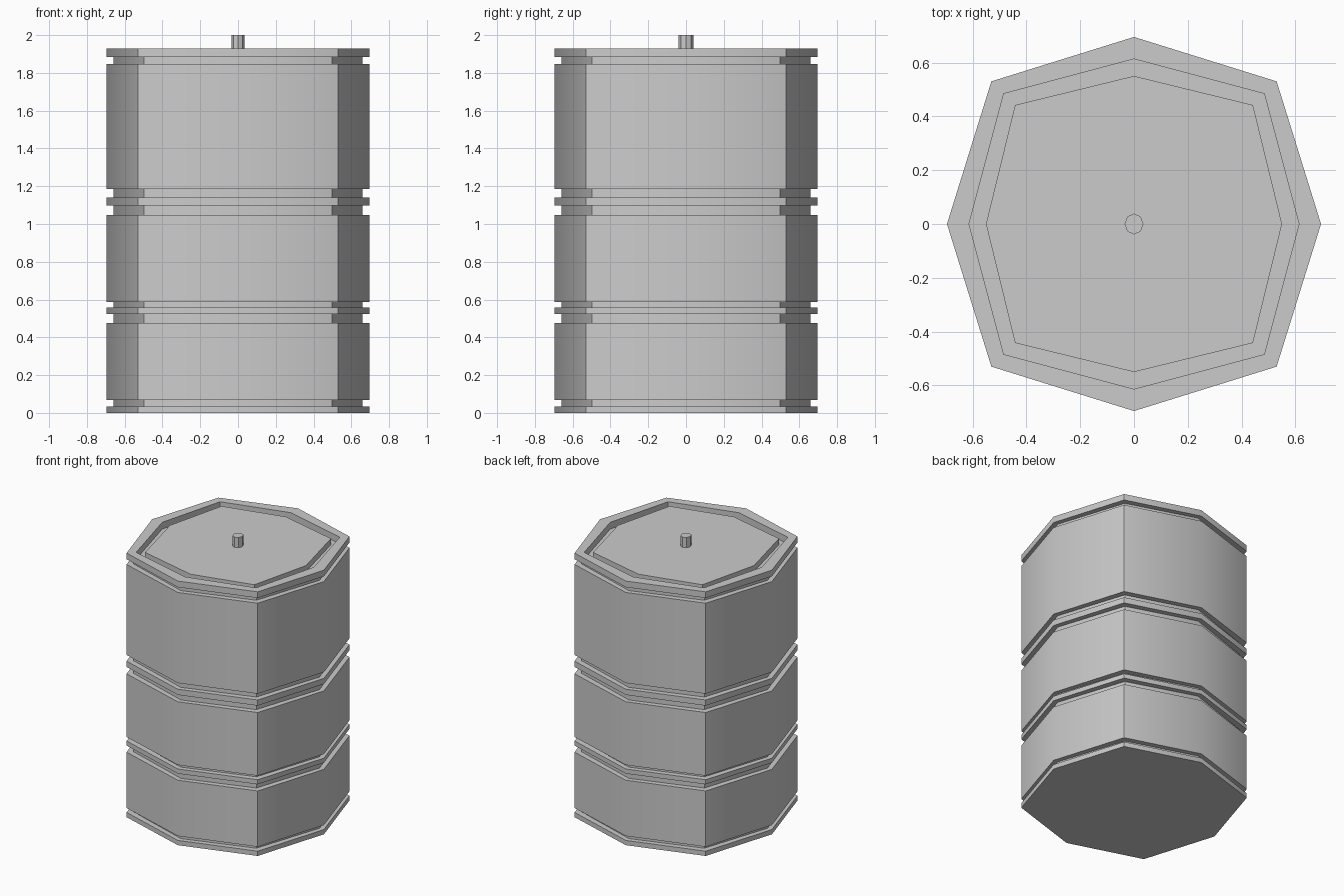
import bpy, bmesh, math

if "Cube" in bpy.data.objects:
    bpy.data.objects.remove(bpy.data.objects["Cube"])


def octagon(axis, diag, z):
    """Eight points: four on the axes, four on the diagonals."""
    pts = []
    for k in range(8):
        a = k * math.pi / 4
        r = axis if k % 2 == 0 else diag * math.sqrt(2)
        pts.append((r * math.cos(a), r * math.sin(a), z))
    return pts


def loft(name, rings):
    """Join a stack of rings into a closed solid with end caps."""
    bm = bmesh.new()
    loops = [[bm.verts.new(p) for p in ring] for ring in rings]
    n = len(loops[0])
    for a, b in zip(loops, loops[1:]):
        for i in range(n):
            j = (i + 1) % n
            bm.faces.new((a[i], a[j], b[j], b[i]))
    bm.faces.new(list(reversed(loops[0])))
    bm.faces.new(loops[-1])
    mesh = bpy.data.meshes.new(name)
    bm.to_mesh(mesh)
    bm.free()
    obj = bpy.data.objects.new(name, mesh)
    bpy.context.collection.objects.link(obj)
    bpy.ops.object.select_all(action='DESELECT')
    obj.select_set(True)
    bpy.context.view_layer.objects.active = obj
    bpy.ops.object.shade_smooth_by_angle(angle=math.radians(40))
    return obj


# Cross-sections as (axis radius, diagonal coordinate)
OUTER, GROOVE = (0.695, 0.53), (0.66, 0.497)
HOLE, LID = (0.613, 0.484), (0.55, 0.442)
RECESS_Z, TOP_Z = 1.88, 1.93

# Barrel shell: alternating wide bands and narrow grooves, then the top recess
levels = [0, 0.035, 0.067, 0.475, 0.523, 0.557, 0.586, 1.048,
          1.098, 1.14, 1.185, 1.847, 1.885, TOP_Z]
rings = []
for i, (lo, hi) in enumerate(zip(levels, levels[1:])):
    section = OUTER if i % 2 == 0 else GROOVE
    rings += [octagon(*section, lo), octagon(*section, hi)]
rings += [octagon(*HOLE, TOP_Z), octagon(*HOLE, RECESS_Z)]
loft("barrel_shell", rings)

# Raised lid inside the rim
loft("barrel_lid", [octagon(*LID, RECESS_Z), octagon(*LID, 1.925)])

# Small centre knob
knob = [[(0.035 * math.cos(k * math.pi / 4), 0.039 * math.sin(k * math.pi / 4), z)
         for k in range(8)] for z in (1.92, 2.0)]
loft("lid_knob", knob)
